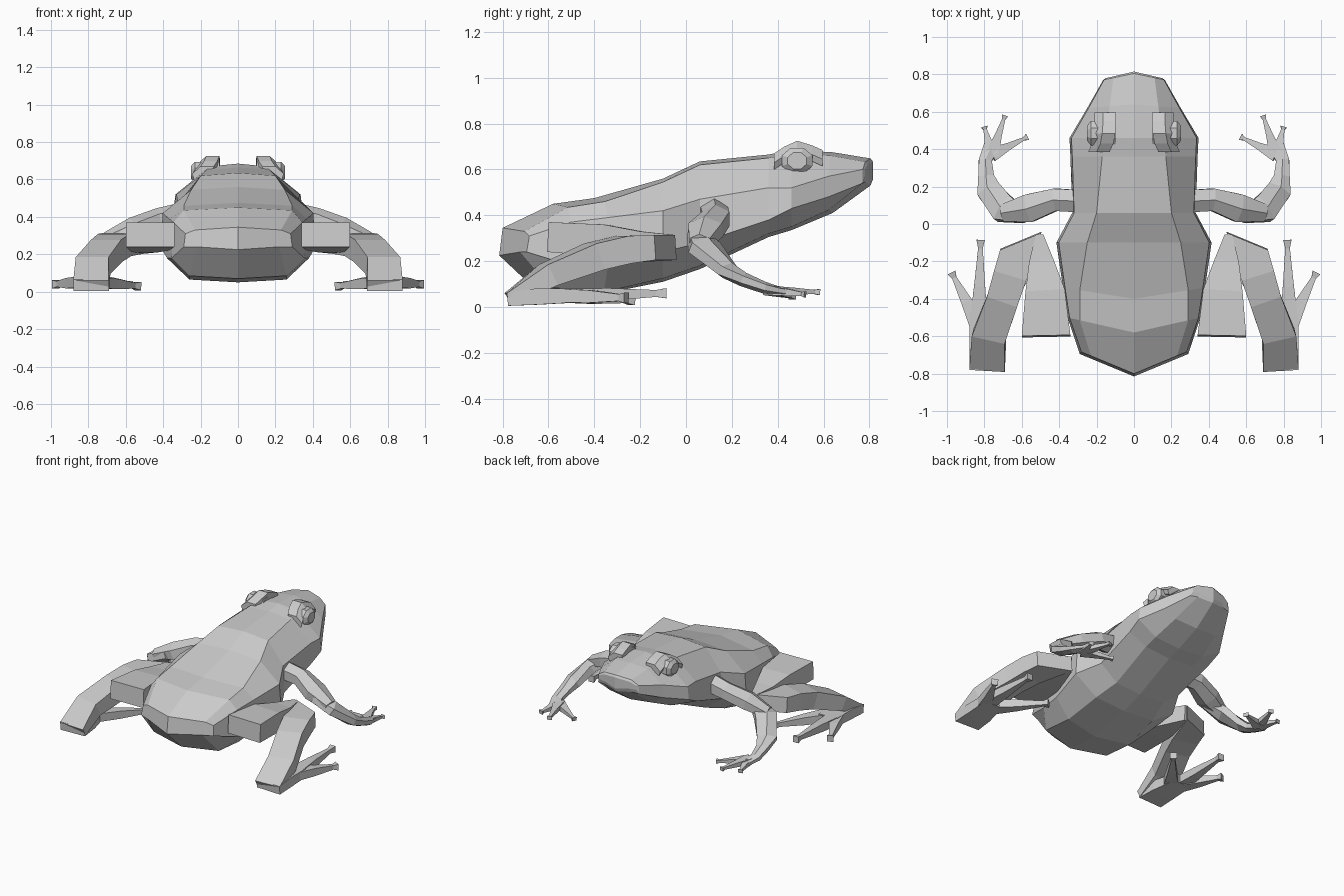
import bpy, bmesh, math
from mathutils import Vector


def make(name, rings, mirror=True):
    """Skin a list of vertex rings, cap both ends, optionally mirror in x."""
    bm = bmesh.new()
    vs = [[bm.verts.new(p) for p in r] for r in rings]
    n = len(vs[0])
    for a, b in zip(vs, vs[1:]):
        for i in range(n):
            j = (i + 1) % n
            bm.faces.new((a[i], a[j], b[j], b[i]))
    for cap in (vs[0], vs[-1]):
        if mirror:
            bm.faces.new(cap)
        else:  # centred part: crease the cap down the middle
            bm.faces.new(cap[:n // 2 + 1])
            bm.faces.new(cap[n // 2:] + cap[:1])
    bmesh.ops.recalc_face_normals(bm, faces=bm.faces)
    me = bpy.data.meshes.new(name)
    bm.to_mesh(me)
    bm.free()
    ob = bpy.data.objects.new(name, me)
    bpy.context.collection.objects.link(ob)
    if mirror:
        m = ob.modifiers.new("mirror", 'MIRROR')
        m.use_mirror_merge = False
    return ob


def limb(name, path, sides=6):
    """Loft along points (x, y, z, width, height[, skew of y along x])."""
    pts = [Vector(p[:3]) for p in path]
    k = 1 / math.cos(math.pi / sides)
    rings = []
    for i, p in enumerate(path):
        t = (pts[min(i + 1, len(pts) - 1)] - pts[max(i - 1, 0)]).normalized()
        side = t.cross(Vector((0, 0, 1))).normalized()
        up = side.cross(t)
        ring = []
        for s in range(sides):
            a = math.tau * (s + 0.5) / sides
            v = pts[i] + side * (math.cos(a) * p[3] / 2 * k) \
                + up * (math.sin(a) * p[4] / 2 * k)
            if len(p) > 5:
                v.y += p[5] * (v.x - p[0])
            ring.append(v)
        rings.append(ring)
    return make(name, rings)


# body: y, backward bow, bottom half-width, bottom z, side half-width,
# lower side z, upper side z, top half-width, top z
sections = [
    (-0.68, 0.12, 0.22, 0.225, 0.29, 0.24, 0.31, 0.23, 0.345),
    (-0.50, 0.08, 0.26, 0.055, 0.355, 0.18, 0.37, 0.29, 0.45),
    (-0.34, 0.06, 0.26, 0.05, 0.38, 0.18, 0.39, 0.29, 0.475),
    (-0.10, 0.00, 0.24, 0.11, 0.415, 0.24, 0.42, 0.25, 0.56),
    (0.06, 0.00, 0.20, 0.165, 0.33, 0.28, 0.47, 0.20, 0.635),
    (0.36, 0.00, 0.20, 0.305, 0.34, 0.38, 0.52, 0.17, 0.665),
    (0.46, 0.00, 0.20, 0.335, 0.345, 0.43, 0.52, 0.15, 0.685),
    (0.62, -0.02, 0.17, 0.41, 0.25, 0.48, 0.57, 0.13, 0.675),
    (0.77, -0.035, 0.11, 0.53, 0.165, 0.54, 0.60, 0.11, 0.648),
    (0.78, -0.035, 0.10, 0.555, 0.15, 0.57, 0.60, 0.10, 0.635),
]
rings = []
for y, bow, bw, zb, w, zl, zh, tw, zt in sections:
    half = [(bw, zb + 0.015), (w, zl), (w * 0.97, zh), (tw, zt - 0.015)]
    prof = [(0, zb)] + half + [(0, zt)] + [(-x, z) for x, z in reversed(half)]
    rings.append([(x, y - bow * (1 - abs(x) / w), z) for x, z in prof])
# push the lower rump edge backward
rings[0] = [(x, y - (0.015 if z < 0.25 else 0), z) for x, y, z in rings[0]]
rings[1] = [(x, y - (0.07 if z < 0.1 else 0), z + (0.015 if z < 0.1 else 0))
            for x, y, z in rings[1]]
make("body", rings, mirror=False)

# hind legs
limb("thigh", [(0.47, -0.60, 0.305, 0.26, 0.13), (0.475, -0.36, 0.29, 0.21, 0.14),
               (0.495, -0.20, 0.27, 0.13, 0.12), (0.505, -0.06, 0.26, 0.04, 0.11)], 4)
limb("shin", [(0.605, -0.09, 0.26, 0.23, 0.11, -0.72), (0.66, -0.27, 0.25, 0.18, 0.12),
              (0.70, -0.40, 0.22, 0.17, 0.12), (0.775, -0.60, 0.14, 0.18, 0.10),
              (0.785, -0.77, 0.035, 0.19, 0.06)], 4)
limb("hind_foot", [(0.785, -0.775, 0.035, 0.19, 0.06), (0.79, -0.65, 0.045, 0.18, 0.07),
                   (0.81, -0.47, 0.05, 0.14, 0.06)], 4)
for start, end, name in ((0.83, (0.82, -0.085, 0.06), "long_hind_toe"),
                         (0.83, (0.975, -0.26, 0.04), "outer_hind_toe"),
                         (0.77, (0.535, -0.235, 0.03), "inner_hind_toe")):
    s, e = Vector((start, -0.54, 0.05)), Vector(end)
    limb(name, [(*s, 0.10, 0.06), (*s.lerp(e, 0.45), 0.06, 0.055),
                (*s.lerp(e, 0.9), 0.025, 0.03), (*e, 0.045, 0.045)], 4)

# front legs
limb("upper_arm", [(0.26, 0.12, 0.41, 0.12, 0.13), (0.42, 0.13, 0.385, 0.12, 0.11),
                   (0.56, 0.085, 0.335, 0.15, 0.11), (0.70, 0.06, 0.28, 0.09, 0.07)])
limb("forearm", [(0.58, 0.04, 0.32, 0.07, 0.07), (0.695, 0.08, 0.26, 0.15, 0.09),
                 (0.775, 0.18, 0.16, 0.13, 0.07), (0.79, 0.25, 0.12, 0.085, 0.055),
                 (0.795, 0.34, 0.085, 0.07, 0.045), (0.76, 0.42, 0.066, 0.085, 0.03)])
for end, name in (((0.80, 0.52, 0.055), "outer_finger"),
                  ((0.69, 0.58, 0.065), "middle_finger"),
                  ((0.57, 0.465, 0.045), "inner_finger")):
    s, e = Vector((0.76, 0.37, 0.072)), Vector(end)
    limb(name, [(*s, 0.075, 0.04), (*s.lerp(e, 0.5), 0.038, 0.03),
                (*s.lerp(e, 0.9), 0.018, 0.018), (*e, 0.035, 0.026)], 4)


# eyes with heavy lids
def disc(x, r):
    return [(x, 0.485 + r * math.cos(math.tau * (i + 0.5) / 8),
             0.638 + 0.85 * r * math.sin(math.tau * (i + 0.5) / 8)) for i in range(8)]


make("eye", [disc(0.10, 0.072), disc(0.23, 0.072), disc(0.25, 0.045)])
lid = []
for y, z, x in ((0.385, 0.67, 0.13), (0.43, 0.70, 0.11), (0.485, 0.725, 0.10),
                (0.55, 0.705, 0.095), (0.595, 0.685, 0.095)):
    lid.append([(x, y, z - 0.04), (x, y, z), (x + 0.07, y, z),
                (x + 0.115, y, z - 0.04), (x + 0.105, y, z - 0.07), (x + 0.05, y, z - 0.06)])
make("eyelid", lid)
